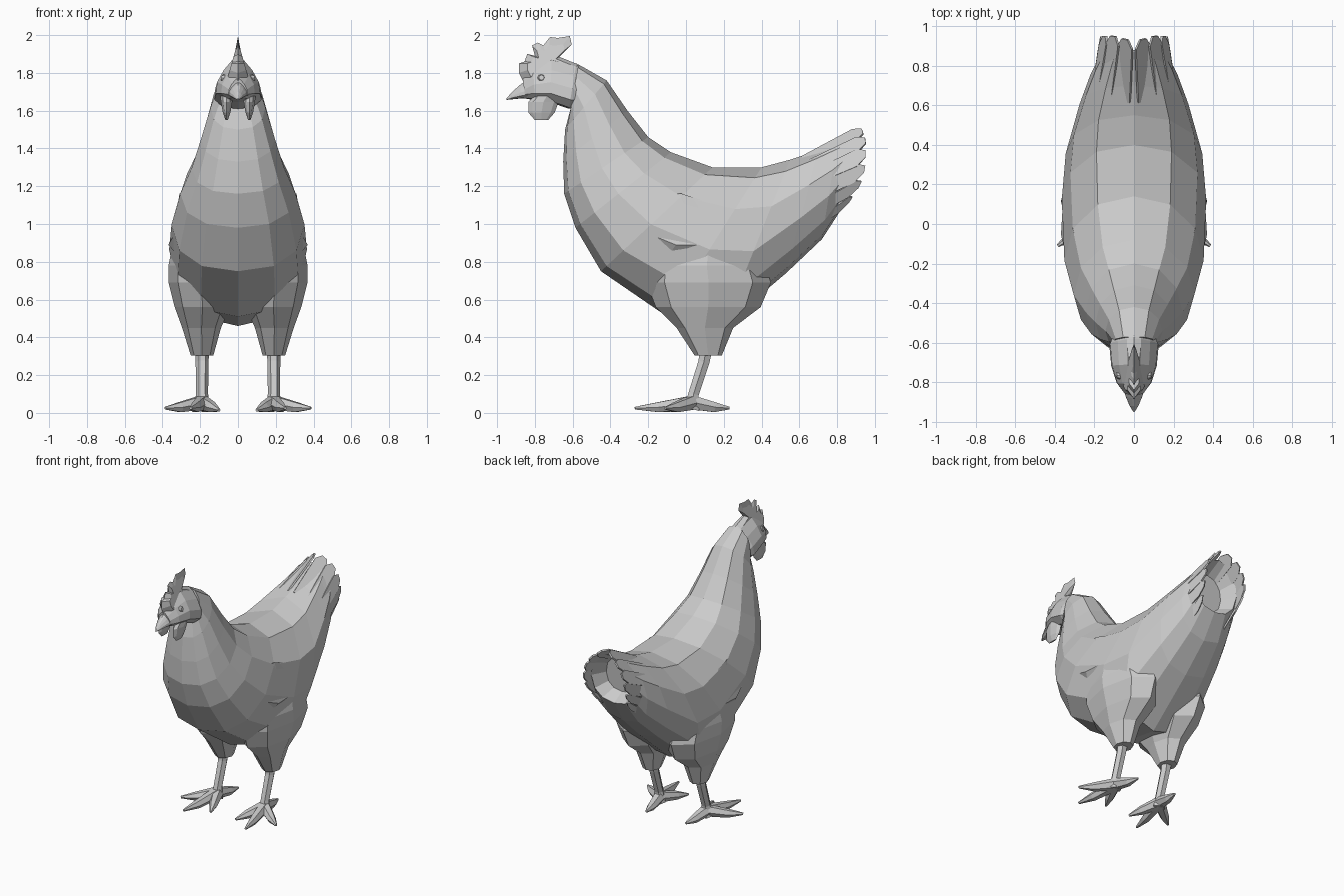
import bpy, bmesh
from math import sin, cos, pi
from mathutils import Vector

if "Cube" in bpy.data.objects:
    bpy.data.objects.remove(bpy.data.objects["Cube"])


def make(name, verts, faces, mirror=False, solid=0):
    me = bpy.data.meshes.new(name)
    me.from_pydata(verts, [], faces)
    bm = bmesh.new()
    bm.from_mesh(me)
    bmesh.ops.remove_doubles(bm, verts=bm.verts, dist=0.0005)
    bmesh.ops.recalc_face_normals(bm, faces=bm.faces)
    bm.to_mesh(me)
    bm.free()
    ob = bpy.data.objects.new(name, me)
    bpy.context.collection.objects.link(ob)
    if solid:
        m = ob.modifiers.new("thickness", 'SOLIDIFY')
        m.thickness, m.offset = solid, 0
    if mirror:
        ob.modifiers.new("mirror", 'MIRROR')
    return ob


def loft(name, rings, mirror=False):
    n = len(rings[0])
    verts = [p for r in rings for p in r]
    faces = [(k*n+i, k*n+(i+1) % n, (k+1)*n+(i+1) % n, (k+1)*n+i)
             for k in range(len(rings)-1) for i in range(n)]
    faces += [tuple(range(n)), tuple(range(len(verts)-n, len(verts)))]
    return make(name, verts, faces, mirror)


# cross-sections: (position from back to belly, share of half width)
BODY = [(0, 0), (.07, .52), (.28, .88), (.55, 1), (.8, .88), (.95, .54), (1, 0)]
HEAD = [(0, 0), (.06, .28), (.28, .66), (.55, .96), (.8, 1), (.97, .62), (1, 0)]


def ring(top_y, top_z, low_y, low_z, w, section=BODY):
    side = [(w*s, top_y+(low_y-top_y)*t, top_z+(low_z-top_z)*t) for t, s in section]
    return side + [(-x, y, z) for x, y, z in side[-2:0:-1]]


def tube(name, pts, radii, sides=6, mirror=True):
    pts = [Vector(p) for p in pts]
    d = (pts[-1]-pts[0]).normalized()
    u = d.cross(Vector((0, 0, 1)) if abs(d.z) < .8 else Vector((0, 1, 0))).normalized()
    v = u.cross(d)
    rings = []
    for p, r in zip(pts, radii):
        q = [p+u*r*cos(2*pi*i/sides)+v*r*sin(2*pi*i/sides) for i in range(sides)]
        rings.append([(a.x, a.y, max(a.z, 0.003)) for a in q])
    return loft(name, rings, mirror)


# body: one skin from neck to tail, hollowed at the tail end
loft("body", [ring(*r) for r in [
    (-.57, 1.845, -.61, 1.61, .105),
    (-.42, 1.76, -.64, 1.50, .145),
    (-.31, 1.60, -.65, 1.33, .195),
    (-.20, 1.46, -.645, 1.16, .245),
    (-.08, 1.38, -.585, .98, .305),
    (.14, 1.30, -.45, .75, .352),
    (.40, 1.30, -.10, .51, .365),
    (.55, 1.34, .20, .46, .345),
    (.70, 1.39, .53, .74, .275),
    (.80, 1.43, .72, .92, .22),
    (.88, 1.465, .83, 1.09, .17),
    (.76, 1.40, .74, 1.14, .12)]])

# head and beak
loft("head", [ring(*r, HEAD) for r in [
    (-.50, 1.78, -.58, 1.62, .10),
    (-.58, 1.85, -.62, 1.61, .125),
    (-.71, 1.88, -.72, 1.645, .115),
    (-.81, 1.84, -.80, 1.655, .088),
    (-.865, 1.77, -.85, 1.665, .05)]])
loft("beak", [ring(*r, HEAD) for r in [
    (-.82, 1.78, -.80, 1.66, .065),
    (-.88, 1.735, -.87, 1.665, .042),
    (-.92, 1.70, -.92, 1.66, .022),
    (-.95, 1.665, -.95, 1.657, .003)]])

# eyes
tube("eye", [(.065, -.765, 1.77), (.088, -.765, 1.775)], [.026, .014], 8)

# comb: lobed plate, thick at the base and thin at the rim
outline = [(-.86, 1.75), (-.885, 1.80), (-.885, 1.85), (-.855, 1.86), (-.84, 1.90), (-.80, 1.89),
           (-.815, 1.945), (-.785, 1.96), (-.755, 1.945), (-.72, 1.99), (-.68, 1.985), (-.615, 1.995),
           (-.605, 1.95), (-.67, 1.885), (-.56, 1.84), (-.70, 1.80)]
n = len(outline)
rim = [(0, y, z) for y, z in outline]
inner = [(.04*(2.02-z)/.2, -.73+(y+.73)*.7, 1.85+(z-1.85)*.7) for y, z in outline]
faces = [(i, (i+1) % n, n+(i+1) % n, n+i) for i in range(n)] + [tuple(range(n, 2*n))]
make("comb", rim+inner, faces, mirror=True)

# wattles
loft("wattle", [[(.06+sx*t, y0+hy*c, z) for sx, c in
                 [(1, 0), (.6, .7), (0, 1), (-.6, .7), (-1, 0), (-.6, -.7), (0, -1), (.6, -.7)]]
                for y0, z, hy, t in [(-.73, 1.69, .06, .035), (-.755, 1.645, .08, .03),
                                     (-.765, 1.59, .07, .02), (-.765, 1.55, .035, .006)]], True)

# wings: shallow shells lying on the flanks
wing = [(-.40, 1.08), (-.28, 1.18), (-.02, 1.16), (.22, 1.08), (.40, .96), (.36, .88),
        (.18, .82), (-.10, .82), (-.28, .91)]
n = len(wing)
edge = [(.31 if y > -.25 else .25, y, z) for y, z in wing]
crest = [(.372 - .3*max(0, z-1) - .15*max(0, -y-.08) - .1*max(0, y-.05), .02+(y-.02)*.62, .96+(z-.96)*.5)
         for y, z in wing]
make("wing", edge+crest, [(i, (i+1) % n, n+(i+1) % n, n+i) for i in range(n)]
     + [tuple(range(n, 2*n))], mirror=True)

# tail feathers: pointed blades arranged in an arch
tail = [((.05, .62, 1.33), (.045, .935, 1.49)), ((.14, .62, 1.29), (.105, .95, 1.44)),
        ((.20, .62, 1.22), (.148, .95, 1.37)), ((.215, .62, 1.13), (.165, .945, 1.29)),
        ((.20, .62, 1.04), (.16, .92, 1.21)), ((.15, .62, .95), (.135, .87, 1.13))]
for i, (a, b) in enumerate(tail):
    j, k = max(i-1, 0), min(i+1, len(tail)-1)
    a, b = Vector(a), Vector(b)
    across = (Vector(tail[k][1])-Vector(tail[j][1])).normalized()*.05
    m = a.lerp(b, .86)
    make("tail_feather", [a-across*.8, a+across*.8, m+across, b+across*.4, b-across*.4, m-across],
         [(0, 1, 2, 5), (5, 2, 3, 4)], mirror=True, solid=.012)


# thighs
def oval(x0, x1, y0, y1, z, sides=8):
    return [((x0+x1)/2+(x1-x0)/2*cos(2*pi*i/sides), (y0+y1)/2+(y1-y0)/2*sin(2*pi*i/sides), z)
            for i in range(sides)]


loft("thigh", [oval(*r) for r in [
    (.08, .33, -.10, .36, .98), (.04, .368, -.20, .42, .78), (.02, .368, -.21, .45, .69),
    (.04, .335, -.16, .395, .56), (.09, .295, -.05, .25, .45), (.13, .25, .045, .19, .305)]], True)

# shins and toes
tube("shin", [(.19, .11, .36), (.19, .095, .27), (.19, .04, .10), (.19, .03, .02)],
     [.04, .034, .032, .045])
for tip in [(.25, -.27, .025), (.385, -.11, .025), (.10, -.17, .015), (.16, .23, .025)]:
    hub = Vector((.19, .035, .055))
    mid = hub.lerp(Vector(tip), .6)
    mid.z = .03
    tube("toe", [hub, mid, tip], [.042, .03, .008])
